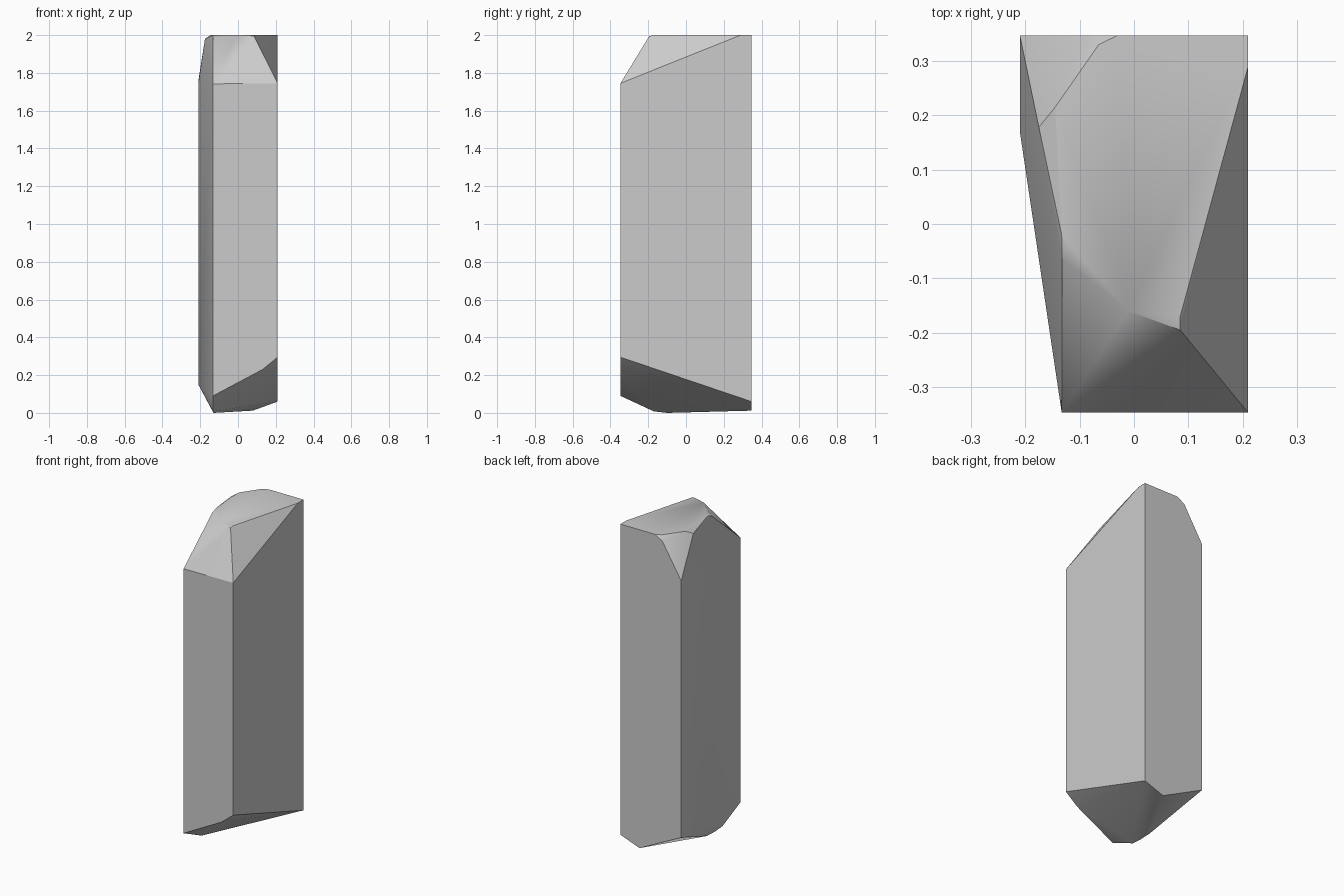
import bpy, bmesh, math

cube = bpy.data.objects.get("Cube")
if cube:
    bpy.data.objects.remove(cube, do_unlink=True)

# Grey stone colour
stone = bpy.data.materials.new("grey_stone")
stone.use_nodes = True
grey = (0.6, 0.6, 0.6, 1)
stone.diffuse_color = grey
stone.node_tree.nodes["Principled BSDF"].inputs["Base Color"].default_value = grey

# Wall outline: x, y, lower end and upper end of each upright edge
LEFT, RIGHT, DEPTH = -0.21, 0.21, 0.347
walls = [
    (RIGHT, -DEPTH, 0.295, 1.745),
    (RIGHT, DEPTH, 0.06, 2.0),
    (LEFT, DEPTH, 0.155, 1.757),
    (LEFT, 0.17, 0.15, 1.745),
    (-0.133, -DEPTH, 0.09, 1.742),
]

# Worn corners of the top
crown = [
    (RIGHT, 0.29, 2.0),
    (0.085, -0.195, 1.994), (0.085, -0.17, 2.0),
    (-0.01, -0.16, 2.0),
    (-0.132, -0.065, 1.985), (-0.133, -0.02, 2.0),
    (-0.175, 0.178, 1.98), (-0.145, 0.215, 2.0),
    (-0.065, 0.33, 2.0), (-0.03, DEPTH, 2.0),
    (-0.08, DEPTH, 1.97),
]

# Chipped corners of the underside
base = [
    (0.13, -DEPTH, 0.23),
    (-0.133, -0.17, 0.008), (-0.13, -0.1, 0.0),
    (-0.13, -0.02, 0.003),
    (0.078, DEPTH, 0.012),
]

# Faceted stone slab as the hull of its corners
bm = bmesh.new()
for x, y, low, high in walls:
    bm.verts.new((x, y, low))
    bm.verts.new((x, y, high))
for corner in crown + base:
    bm.verts.new(corner)
hull = bmesh.ops.convex_hull(bm, input=list(bm.verts))
loose = [v for v in bm.verts if not v.link_faces]
bmesh.ops.delete(bm, geom=loose, context="VERTS")
bmesh.ops.dissolve_limit(bm, angle_limit=math.radians(0.5),
                         verts=list(bm.verts), edges=list(bm.edges))
bmesh.ops.recalc_face_normals(bm, faces=list(bm.faces))

mesh = bpy.data.meshes.new("stone_slab")
bm.to_mesh(mesh)
bm.free()
mesh.materials.append(stone)
slab = bpy.data.objects.new("stone_slab", mesh)
bpy.context.collection.objects.link(slab)

# Soft facets with crisp main edges
bpy.ops.object.select_all(action="DESELECT")
slab.select_set(True)
bpy.context.view_layer.objects.active = slab
bpy.ops.object.shade_smooth_by_angle(angle=math.radians(30))
